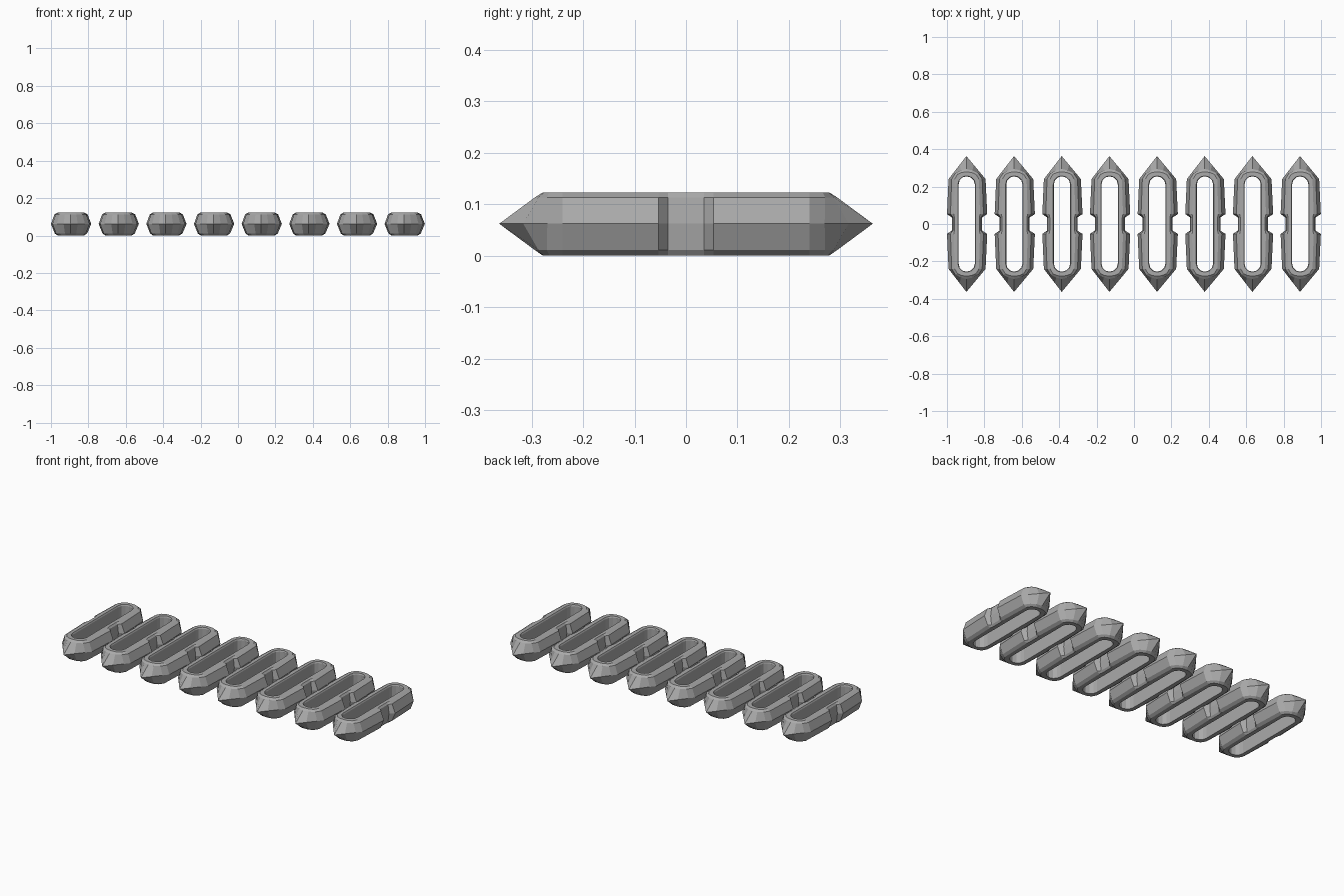
import bpy, bmesh

if "Cube" in bpy.data.objects:
    bpy.data.objects.remove(bpy.data.objects["Cube"])

# single metal colour
grey = bpy.data.materials.new("steel_grey")
grey.diffuse_color = (0.4, 0.4, 0.4, 1)
grey.use_nodes = True
grey.node_tree.nodes["Principled BSDF"].inputs["Base Color"].default_value = grey.diffuse_color

MID = 0.062


def close(quadrant):
    """Mirror a quarter outline (tip first) into a closed loop; right side is a little wider."""
    half = quadrant + [(x, -y) for x, y in reversed(quadrant)]
    right = [(x * 1.04, y) for x, y in half]
    left = [(-x * 0.97, y) for x, y in reversed(half[1:-1])]
    return right + left


def outer(w, tip, bulge, notch):
    """Outer outline: pointed end, shoulder, and a side notch at the middle."""
    d = tip - 0.24
    return close([(0, tip),
                  (0.35 * w, 0.24 + d * (0.62 + 0.33 * bulge)),
                  (0.70 * w, 0.24 + d * (0.24 + 0.43 * bulge)),
                  (0.92 * w, 0.24),
                  (w, 0.053),
                  (min(w, notch), 0.035)])


def slot(w, end):
    """Round-ended slot outline with the same number of points."""
    return close([(0, end), (0.5 * w, end - 0.14 * w), (0.87 * w, end - 0.5 * w),
                  (w, end - w), (w, 0.053), (w, 0.035)])


# levels going round the section, from the slot bottom outwards and back over the top
levels = [
    (0.0, slot(0.043, 0.255)),
    (0.0, outer(0.070, 0.278, 1.0, 0.066)),
    (0.011, outer(0.086, 0.294, 0.75, 0.074)),
    (MID, outer(0.107, 0.363, 0.0, 0.080)),
    (0.113, outer(0.088, 0.294, 0.75, 0.074)),
    (0.123, outer(0.070, 0.278, 1.0, 0.066)),
    (0.123, slot(0.047, 0.258)),
    (0.115, slot(0.043, 0.255)),
]

bm = bmesh.new()
rings = [[bm.verts.new((x, y, z)) for x, y in pts] for z, pts in levels]
n = len(rings[0])
for i, a in enumerate(rings):
    b = rings[(i + 1) % len(rings)]
    for j in range(n):
        k = (j + 1) % n
        bm.faces.new((a[j], a[k], b[k], b[j]))
bmesh.ops.recalc_face_normals(bm, faces=bm.faces)
mesh = bpy.data.meshes.new("track_link")
bm.to_mesh(mesh)
bm.free()
mesh.materials.append(grey)

# row of eight equal links
for i in range(8):
    link = bpy.data.objects.new(f"track_link_{i + 1}", mesh)
    link.location.x = -0.896 + i * 0.2548
    bpy.context.collection.objects.link(link)
